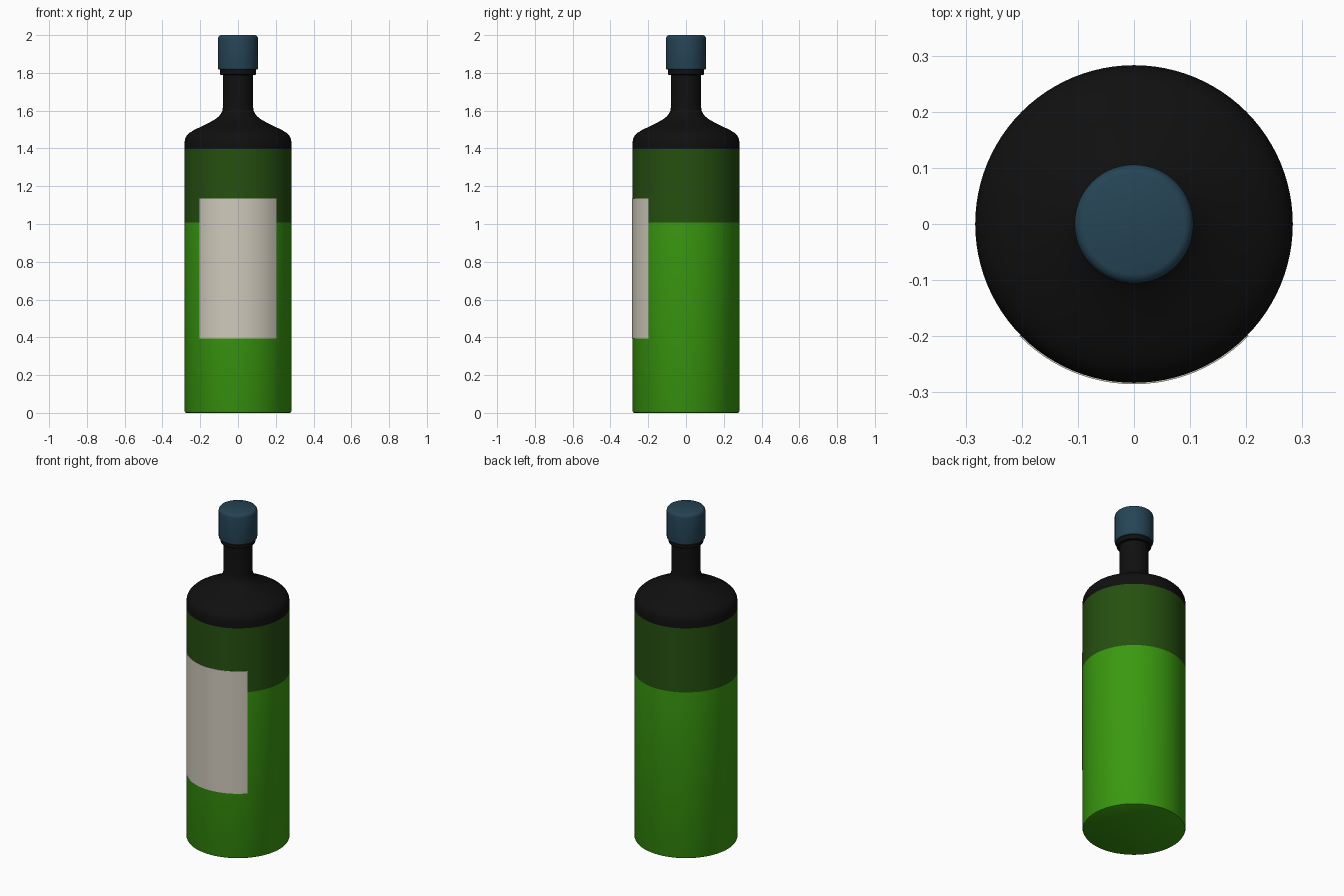
import bpy, bmesh, math

if "Cube" in bpy.data.objects:
    bpy.data.objects.remove(bpy.data.objects["Cube"])

SEGMENTS = 96


def material(name, rgb):
    m = bpy.data.materials.new(name)
    m.diffuse_color = (*rgb, 1.0)
    m.use_nodes = True
    m.node_tree.nodes["Principled BSDF"].inputs["Base Color"].default_value = m.diffuse_color
    return m


green = material("bright green", (0.042, 0.32, 0.005))
dark_green = material("dark green", (0.019, 0.08, 0.005))
black = material("black", (0.005, 0.005, 0.005))
blue = material("slate blue", (0.019, 0.058, 0.092))
cream = material("cream paper", (0.63, 0.59, 0.50))


def finish(name, bm, mats, angle=35):
    bmesh.ops.recalc_face_normals(bm, faces=bm.faces)
    mesh = bpy.data.meshes.new(name)
    bm.to_mesh(mesh)
    bm.free()
    obj = bpy.data.objects.new(name, mesh)
    bpy.context.collection.objects.link(obj)
    for m in mats:
        mesh.materials.append(m)
    bpy.ops.object.select_all(action='DESELECT')
    obj.select_set(True)
    bpy.context.view_layer.objects.active = obj
    bpy.ops.object.shade_smooth_by_angle(angle=math.radians(angle))
    return obj


def lathe(name, profile, mats):
    """Revolve (radius, height) points about z; end points lie on the axis."""
    bm = bmesh.new()
    verts = [bm.verts.new((r, 0, z)) for r, z in profile]
    edges = [bm.edges.new(pair) for pair in zip(verts, verts[1:])]
    bmesh.ops.spin(bm, geom=verts + edges, cent=(0, 0, 0), axis=(0, 0, 1),
                   angle=math.tau, steps=SEGMENTS, use_duplicate=False)
    bmesh.ops.remove_doubles(bm, verts=bm.verts, dist=1e-5)
    return finish(name, bm, mats)


# Bottle: base, straight wall, sloped shoulder, neck and lip
bottle = lathe("bottle", [
    (0, 0), (0.274, 0), (0.280, 0.003), (0.283, 0.010),
    (0.283, 1.008), (0.283, 1.396), (0.283, 1.432), (0.280, 1.450),
    (0.272, 1.467), (0.256, 1.483), (0.230, 1.499), (0.190, 1.518),
    (0.150, 1.538), (0.120, 1.555), (0.100, 1.571), (0.088, 1.588),
    (0.082, 1.603), (0.080, 1.620), (0.080, 1.790), (0.092, 1.790),
    (0.095, 1.793), (0.095, 1.822), (0, 1.822)],
    [green, dark_green, black])

# Colour bands by height
for face in bottle.data.polygons:
    z = face.center.z
    face.material_index = 0 if z < 1.008 else 1 if z < 1.396 else 2

# Cap with softened rims
lathe("cap", [
    (0, 1.817), (0.101, 1.817), (0.105, 1.821), (0.106, 1.826),
    (0.106, 1.980), (0.104, 1.989), (0.099, 1.996), (0.090, 2.0), (0, 2.0)],
    [blue])

# Paper label wrapped around the front of the wall
bm = bmesh.new()
radius, half, steps = 0.2855, math.radians(45.7), 24
rows = []
for r in (radius, 0.2825):
    for z in (0.395, 1.136):
        row = []
        for i in range(steps + 1):
            a = -half + 2 * half * i / steps
            row.append(bm.verts.new((r * math.sin(a), -r * math.cos(a), z)))
        rows.append(row)
loop = [rows[0], rows[1], rows[3], rows[2]]
for k in range(4):
    a, b = loop[k], loop[(k + 1) % 4]
    for i in range(steps):
        bm.faces.new((a[i], a[i + 1], b[i + 1], b[i]))
for end in (0, steps):
    bm.faces.new([row[end] for row in loop])
finish("label", bm, [cream])
